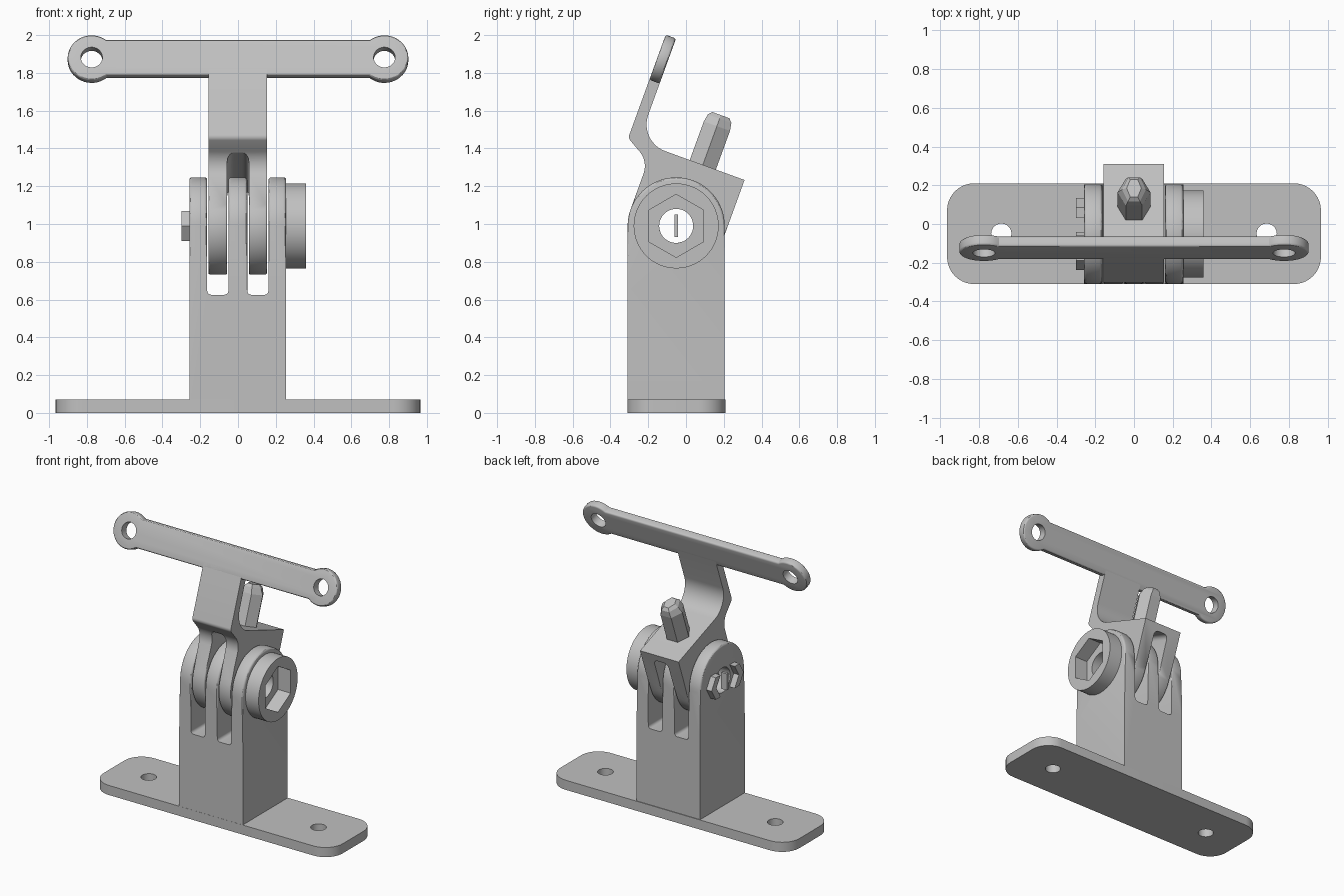
import bpy, bmesh
from math import sin, cos, radians
from mathutils import Vector

if "Cube" in bpy.data.objects:
    bpy.data.objects.remove(bpy.data.objects["Cube"])

grey = bpy.data.materials.new("plain grey")
grey.use_nodes = True
grey.diffuse_color = (0.53, 0.53, 0.53, 1)
grey.node_tree.nodes["Principled BSDF"].inputs["Base Color"].default_value = grey.diffuse_color

PIVOT = Vector((0, -0.052, 0.99))   # hinge axis runs along x through here
R = 0.257                           # hinge knuckle radius
TILT = radians(-20)                 # lean of the moving arm


def arc(cx, cy, r, a0, a1, n=24):
    steps = [radians(a0 + (a1 - a0) * i / n) for i in range(n + 1)]
    return [(cx + r * cos(a), cy + r * sin(a)) for a in steps]


def from_bmesh(name, bm):
    bmesh.ops.recalc_face_normals(bm, faces=bm.faces)
    mesh = bpy.data.meshes.new(name)
    bm.to_mesh(mesh)
    bm.free()
    mesh.materials.append(grey)
    obj = bpy.data.objects.new(name, mesh)
    bpy.context.collection.objects.link(obj)
    return obj


def prism(name, pts, axis, a, b):
    """Extrude a flat outline along x, y or z from a to b."""
    place = {"x": lambda p, t: (t, p[0], p[1]),
             "y": lambda p, t: (p[0], t, p[1]),
             "z": lambda p, t: (p[0], p[1], t)}[axis]
    bm = bmesh.new()
    low = [bm.verts.new(place(p, a)) for p in pts]
    high = [bm.verts.new(place(p, b)) for p in pts]
    bm.faces.new(low)
    bm.faces.new(high)
    for i in range(len(pts)):
        j = (i + 1) % len(pts)
        bm.faces.new((low[i], low[j], high[j], high[i]))
    return from_bmesh(name, bm)


def rod(name, c, r, axis, a, b, sides=48, turn=0):
    return prism(name, arc(c[0], c[1], r, turn, turn + 360, sides)[:-1], axis, a, b)


def cut(obj, cutter):
    mod = obj.modifiers.new("cut", "BOOLEAN")
    mod.operation = "DIFFERENCE"
    mod.solver = "EXACT"
    mod.object = cutter
    bpy.context.view_layer.objects.active = obj
    bpy.ops.object.modifier_apply(modifier=mod.name)
    bpy.data.objects.remove(cutter)


def round_edges(obj, width, test):
    """Bevel the sharp edges whose two corners pass the test."""
    bm = bmesh.new()
    bm.from_mesh(obj.data)
    edges = [e for e in bm.edges if e.calc_face_angle(0) > 1.0
             and all(test(v.co) for v in e.verts)]
    bmesh.ops.bevel(bm, geom=edges, offset=width, segments=3, profile=0.5,
                    affect="EDGES", clamp_overlap=True)
    bm.to_mesh(obj.data)
    bm.free()


def slot(x, half, end, opening, r):
    """Cutter along y with a rounded closed end."""
    s = 1 if end > opening else -1
    corner = arc(half - r, end * s - r, r, 0, 90, 5)
    pts = [(half, opening * s)] + corner + [(-p, q) for p, q in reversed(corner)]
    pts.append((-half, opening * s))
    return prism("slot_cutter", [(x + p, q * s) for p, q in pts], "y", -1, 1)


cy, cz = PIVOT.y, PIVOT.z

# Base plate with rounded corners and two screw holes
px, py, pr = 0.965, 0.26, 0.14
corners = []
for sx, sy, start in ((1, 1, 0), (-1, 1, 90), (-1, -1, 180), (1, -1, 270)):
    corners += arc(sx * (px - pr), -0.05 + sy * (py - pr), pr, start, start + 90, 10)
plate = prism("base_plate", corners, "z", 0, 0.07)
for x in (-0.685, 0.685):
    cut(plate, rod("hole_cutter", (x, -0.05), 0.052, "z", -1, 1))

# Post with three knuckles
profile = [(cy - R, 0.03), (cy + R, 0.03)] + arc(cy, cz, R, 0, 180, 36)
post = prism("post", profile, "x", -0.258, 0.255)
for x in (-0.107, 0.105):
    cut(post, slot(x, 0.056, 0.625, 1.5, 0.022))
round_edges(post, 0.018, lambda co: co.z > cz - 0.005)
cut(post, rod("hole_cutter", (cy, cz), 0.09, "x", -1, 1))

# Round boss holding a hexagonal nut pocket
boss = rod("nut_boss", (cy, cz), 0.225, "x", 0.245, 0.36, 64)
cut(boss, rod("pocket_cutter", (cy, cz), 0.167, "x", 0.258, 1, 6, 30))
cut(boss, rod("hole_cutter", (cy, cz), 0.09, "x", -1, 1))

# Raised marks around the hole on the other side
for name, s in (("front_mark", -1), ("back_mark", 1)):
    chevron = [(0.185, 0), (0.137, 0.08), (0.082, 0.08),
               (0.13, 0), (0.082, -0.08), (0.137, -0.08)]
    prism(name, [(cy + s * p, cz + q) for p, q in chevron], "x", -0.3, -0.25)
prism("centre_mark", [(cy + p, cz + q) for p, q in
                      ((-0.01, -0.06), (0.01, -0.06), (0.01, 0.06), (-0.01, 0.06))],
      "x", -0.3, -0.255)

# Tilting arm: two knuckles, block and curved neck, built upright around the hinge
profile = arc(0, 0, R, 180, 360, 36) + [(R, 0.352)]
profile += arc(-0.19, 0.502, 0.15, 270, 180, 14)
profile += [(-0.34, 0.74), (-0.398, 0.74)]
profile += arc(-0.368, 0.368, 0.03, 180, 240, 5)
profile += arc(-0.377, 0.2, 0.12, 65, 0, 12)
arm = prism("tilting_arm", profile, "x", -0.157, 0.154)
cut(arm, slot(0, 0.057, 0.3, -0.6, 0.035))
round_edges(arm, 0.015, lambda co: co.z < 0.005)
cut(arm, rod("hole_cutter", (0, 0), 0.09, "x", -1, 1))

# Cross bar with an eyelet at each end
bz, ex = 0.805, 0.775
outline = arc(ex, bz, 0.127, -128, 128, 32) + arc(-ex, bz, 0.127, 52, 308, 32)
bar = prism("cross_bar", outline, "y", -0.398, -0.34)
round_edges(bar, 0.012, lambda co: True)
for x in (-ex, ex):
    cut(bar, rod("hole_cutter", (x, bz), 0.057, "y", -1, 1))

# Hexagonal peg with a narrowed tip
bm = bmesh.new()
rings = []
for z, kx, ky in ((0.33, 1, 1), (0.57, 1, 1), (0.612, 0.72, 0.9), (0.632, 0.45, 0.65)):
    rings.append([bm.verts.new((p * kx, 0.022 + q * ky, z))
                  for p, q in arc(0, 0, 0.085, 0, 360, 6)[:-1]])
bm.faces.new(rings[0])
bm.faces.new(rings[-1])
for low, high in zip(rings, rings[1:]):
    for i in range(6):
        j = (i + 1) % 6
        bm.faces.new((low[i], low[j], high[j], high[i]))
peg = from_bmesh("peg", bm)

# Lean the moving parts about the hinge
for obj in (arm, bar, peg):
    obj.location = PIVOT
    obj.rotation_euler.x = TILT

# Smooth the round surfaces, keep the edges sharp
bpy.ops.object.select_all(action="DESELECT")
for obj in (plate, post, boss, arm, bar):
    obj.select_set(True)
bpy.context.view_layer.objects.active = post
bpy.ops.object.shade_smooth_by_angle(angle=radians(30))
